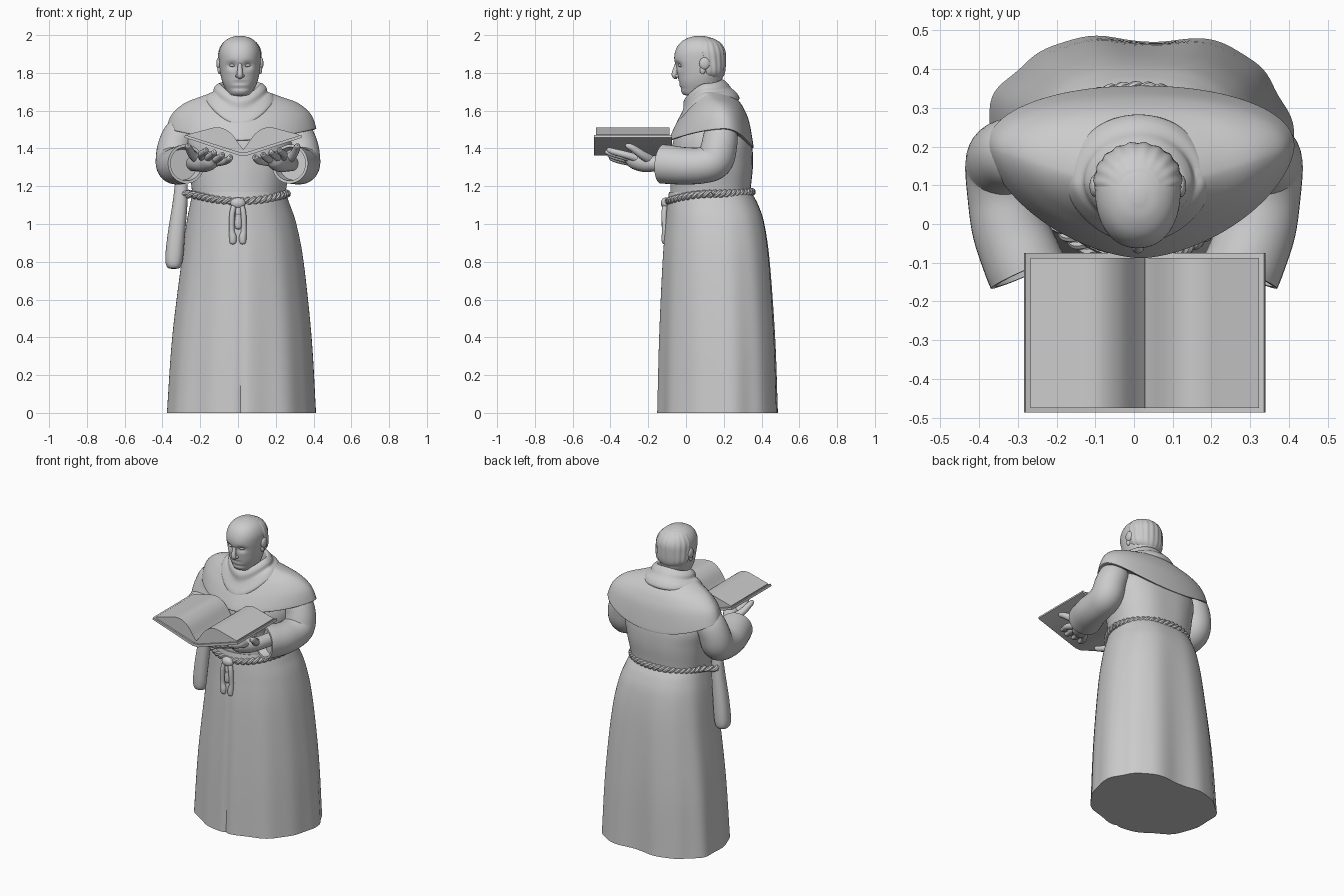
import bpy, bmesh
from math import sin, cos, pi, exp, copysign
from mathutils import Vector


def finish(bm, name, angle=0.7):
    bmesh.ops.recalc_face_normals(bm, faces=bm.faces)
    me = bpy.data.meshes.new(name)
    bm.to_mesh(me)
    bm.free()
    ob = bpy.data.objects.new(name, me)
    bpy.context.collection.objects.link(ob)
    bpy.ops.object.select_all(action='DESELECT')
    ob.select_set(True)
    bpy.context.view_layer.objects.active = ob
    bpy.ops.object.shade_smooth_by_angle(angle=angle)
    return ob


def skin(name, rings):
    """Bridge a list of point rings and cap both ends."""
    bm = bmesh.new()
    vs = [[bm.verts.new(p) for p in r] for r in rings]
    n = len(vs[0])
    for a, b in zip(vs, vs[1:]):
        for i in range(n):
            bm.faces.new((a[i], a[(i + 1) % n], b[(i + 1) % n], b[i]))
    bm.faces.new(vs[0])
    bm.faces.new(vs[-1])
    return finish(bm, name)


def smooth(rows, k):
    """Catmull-Rom interpolation of equal-length tuples."""
    rows = [Vector(r) for r in rows]
    ext = [rows[0] * 2 - rows[1]] + rows + [rows[-1] * 2 - rows[-2]]
    out = []
    for a, b, c, d in zip(ext, ext[1:], ext[2:], ext[3:]):
        for j in range(k):
            t = j / k
            out.append(b + (c - a) * (t / 2) + (a * 2 - b * 5 + c * 4 - d) * (t * t / 2)
                       + (b * 3 - a - c * 3 + d) * (t ** 3 / 2))
    return out + [rows[-1]]


def loft(name, rows, nf=2.0, nb=2.0, k=5, seg=64, fold=None):
    """Rows: z, cx, y_front, y_widest, y_back, half_width, front_lift, back_lift, fold."""
    rings = []
    for z, cx, yf, cy, yb, rx, zf, zb, f in smooth(rows, k):
        ring = []
        for i in range(seg):
            a = 2 * pi * i / seg
            c, s = cos(a), sin(a)
            e = 2 / (nb if s > 0 else nf)
            m = 1 + f * (fold(a) if fold else 0)
            x = copysign(abs(c) ** e, c) * rx * m
            y = copysign(abs(s) ** e, s) * ((yb - cy) if s > 0 else (cy - yf)) * m
            ring.append((cx + x, cy + y, z + (zb if s > 0 else zf) * s * s))
        rings.append(ring)
    return skin(name, rings)


def tube(name, pts, k=5, seg=16, hollow=False):
    """Round tube through (x, y, z, radius) points."""
    pts = smooth(pts, k) if k > 1 else [Vector(p) for p in pts]
    ps = [p.to_3d() for p in pts]
    rs = [p[3] for p in pts]
    rings, u = [], None

    def ring(p, r, u, v):
        return [p + (u * cos(2 * pi * i / seg) + v * sin(2 * pi * i / seg)) * r for i in range(seg)]
    for i, p in enumerate(ps):
        t = (ps[min(i + 1, len(ps) - 1)] - ps[max(i - 1, 0)]).normalized()
        u = t.orthogonal().normalized() if u is None else (u - t * u.dot(t)).normalized()
        v = t.cross(u)
        rings.append(ring(p, rs[i], u, v))
    if hollow:
        rings.append(ring(ps[-1], rs[-1] * 0.86, u, v))
        rings.append(ring(ps[-1] - t * 0.05, rs[-1] * 0.78, u, v))
    return skin(name, rings)


def ball(name, loc, scale):
    bm = bmesh.new()
    bmesh.ops.create_uvsphere(bm, u_segments=24, v_segments=14, radius=1)
    bmesh.ops.scale(bm, vec=scale, verts=bm.verts)
    bmesh.ops.translate(bm, vec=loc, verts=bm.verts)
    return finish(bm, name)


def prism(name, profile, y0, y1):
    skin(name, [[(x, y, z) for x, z in profile] for y in (y0, y1)])


# Robe skirt with soft folds, a front crease and a hollow at the back
def folds(a):
    return (0.5 * sin(7 * a + 1) + 0.35 * sin(12 * a) - 2.2 * exp(-((a - pi / 2) / 0.2) ** 2)
            - 1.2 * exp(-((a - 1.5 * pi) / 0.04) ** 2))


loft("robe_skirt", [
    (0, .013, -.152, .195, .493, .393, 0, 0, .028),
    (.4, .017, -.142, .19, .478, .368, 0, 0, .02),
    (.8, .022, -.124, .18, .448, .323, 0, 0, .012),
    (1.0, .017, -.108, .165, .418, .291, 0, 0, .006),
    (1.1, .01, -.1, .15, .385, .265, 0, 0, .004),
    (1.17, .005, -.09, .14, .345, .245, 0, 0, 0)], 2.0, 2.45, 6, 120, folds)
loft("robe_torso", [
    (1.13, .005, -.085, .14, .34, .242, 0, 0, 0),
    (1.2, .005, -.082, .14, .346, .252, 0, 0, .004),
    (1.32, .01, -.078, .15, .357, .27, 0, 0, .006),
    (1.45, .01, -.065, .16, .345, .28, 0, 0, .004),
    (1.6, .01, .0, .14, .28, .2, 0, 0, 0)], 2.1, 2.4, 5, 80, folds)

# Shoulder cape, egg-shaped in plan with a sagging hem
loft("shoulder_cape", [
    (1.70, .015, .0, .12, .25, .14, -.06, -.02, 0),
    (1.675, .015, -.015, .14, .285, .21, -.07, -.03, 0),
    (1.64, .018, -.03, .17, .312, .3, -.07, -.04, 0),
    (1.585, .018, -.055, .19, .336, .365, -.06, -.05, 0),
    (1.52, .018, -.085, .2, .356, .393, -.06, -.1, 0),
    (1.502, .018, -.085, .2, .353, .386, -.06, -.1, 0),
    (1.51, .018, -.06, .18, .33, .3, -.06, -.1, 0)], 1.65, 2.1, 5, 96)

# Rolled cowl around the neck, high behind and dipping in front
loft("cowl", [
    (1.65, .012, .04, .12, .18, .085, -.05, .03, 0),
    (1.725, .012, .02, .11, .185, .1, -.06, .025, 0),
    (1.745, .012, .005, .11, .195, .113, -.07, .02, 0),
    (1.725, .012, -.012, .11, .22, .137, -.075, .02, 0),
    (1.70, .012, -.014, .11, .24, .145, -.085, .02, 0),
    (1.69, .012, -.022, .11, .268, .168, -.1, .005, 0),
    (1.66, .012, -.05, .11, .283, .187, -.125, .005, 0),
    (1.635, .012, -.04, .11, .265, .175, -.125, .01, 0)], 1.8, 2, 4, 72)

# Head with eye sockets and mouth pressed in
HX = .01
head = loft("head", [
    (1.6, HX, .03, .1, .18, .07, 0, 0, 0),
    (1.672, HX, .015, .1, .18, .066, 0, 0, 0),
    (1.684, HX, -.012, .08, .18, .064, 0, 0, 0),
    (1.705, HX, -.027, .08, .182, .073, 0, 0, 0),
    (1.75, HX, -.038, .08, .188, .092, 0, 0, 0),
    (1.80, HX, -.046, .09, .198, .104, 0, 0, 0),
    (1.87, HX, -.062, .09, .205, .11, 0, 0, 0),
    (1.92, HX, -.055, .09, .2, .108, 0, 0, 0),
    (1.96, HX, -.03, .08, .175, .088, 0, 0, 0),
    (1.985, HX, .01, .075, .135, .055, 0, 0, 0),
    (1.996, HX, .055, .075, .09, .015, 0, 0, 0)], 2.2, 2, 6, 96)
for v in head.data.vertices:
    if v.co.y < .03:
        ax, z = abs(v.co.x - HX), v.co.z
        v.co.y += .02 * exp(-((ax - .042) / .026) ** 2 - ((z - 1.838) / .016) ** 2)
        v.co.y += .007 * exp(-(ax / .035) ** 4 - ((z - 1.747) / .005) ** 2)
        v.co.y += .006 * exp(-(ax / .05) ** 4 - ((z - 1.718) / .008) ** 2)
tube("nose", [(HX, -.045, 1.865, .008), (HX, -.053, 1.83, .012), (HX, -.06, 1.795, .016),
              (HX, -.055, 1.782, .016), (HX, -.045, 1.775, .008)])
loft("hair", [
    (1.76, HX, .1, .12, .185, .06, 0, 0, 0),
    (1.80, HX, .08, .12, .206, .106, 0, 0, .015),
    (1.87, HX, .06, .11, .211, .113, 0, 0, .02),
    (1.92, HX, .05, .1, .207, .11, 0, 0, .018),
    (1.96, HX, .05, .1, .182, .088, 0, 0, .015),
    (1.985, HX, .05, .09, .14, .052, 0, 0, 0)], fold=lambda a: sin(19 * a), seg=96)

for s, side in ((-1, "left"), (1, "right")):
    # Ears, eyes and nostrils
    ball(side + "_ear", (HX + s * .112, .098, 1.85), (.013, .028, .032))
    ball(side + "_ear_lobe", (HX + s * .108, .088, 1.815), (.01, .015, .022))
    ball(side + "_eye", (HX + s * .04, -.03, 1.84), (.016, .012, .008))
    ball(side + "_nostril", (HX + s * .014, -.047, 1.784), (.01, .012, .009))

    # Wide hollow sleeve, bent at the elbow
    tube(side + "_sleeve", [
        (s * .27, .19, 1.55, .04), (s * .3, .185, 1.49, .085), (s * .33, .175, 1.41, .095),
        (s * .338, .15, 1.335, .098), (s * .335, .08, 1.31, .096), (s * .32, -.01, 1.308, .099),
        (s * .29, -.09, 1.315, .103), (s * .275, -.125, 1.318, .104)], 5, 32, True)

    # Hand supporting the book: wrist, palm, four fingers, thumb
    def at(x, y, z, r):
        return (.025 + s * x, y, z, r)
    tube(side + "_palm", [at(.26, -.06, 1.32, .04), at(.235, -.16, 1.32, .042),
                          at(.2, -.22, 1.325, .05), at(.165, -.28, 1.34, .045),
                          at(.15, -.315, 1.35, .02)], 5, 20)
    for i in range(4):
        tx = .065 + .043 * i
        tz = 1.345 + .28 * tx
        tube(f"{side}_finger_{i + 1}", [
            at(.15 + .02 * i, -.26, 1.325 + .008 * i, .022), at(tx + .025, -.33, tz - .03, .019),
            at(tx + .005, -.385, tz - .016, .017), at(tx, -.42 + .01 * abs(i - 2), tz - .006, .013),
            at(tx, -.43 + .01 * abs(i - 2), tz - .004, .004)], 4, 12)
    tube(side + "_thumb", [at(.225, -.18, 1.335, .028), at(.265, -.23, 1.365, .023),
                           at(.285, -.28, 1.4, .019), at(.29, -.31, 1.415, .014),
                           at(.29, -.32, 1.42, .004)], 4, 12)

    # Open book: one cover board and one curved page block per side
    def mx(pts):
        return [(.028 + s * x, z) for x, z in pts]
    prism(side + "_cover", mx([(0, 1.362), (.02, 1.362), (.312, 1.458), (.308, 1.472),
                               (.018, 1.38), (0, 1.38)]), -.487, -.075)
    top = [tuple(p) for p in smooth([(0, 1.395), (.02, 1.42), (.06, 1.475), (.105, 1.506),
                                     (.15, 1.511), (.2, 1.499), (.295, 1.474)], 6)]
    prism(side + "_pages", mx(top + [(.295, 1.464), (.02, 1.378), (0, 1.376)]), -.476, -.088)

# Twisted rope belt, bulging out around the pouch
for k in (0, 1):
    pts = []
    for i in range(361):
        a = 2 * pi * i / 360
        w = 24 * a + k * pi
        r = .009 * cos(w)
        bulge = .07 * exp(-((a - pi - .1) / .25) ** 2)
        c, s = cos(a), sin(a)
        pts.append((.005 + c * (.253 + r + bulge), .14 + s * ((.208 if s > 0 else .232) + r),
                    1.16 + .009 * sin(w) + (.01 if s > 0 else -.04) * s * s, .013))
    tube(f"rope_belt_{k + 1}", pts, 1, 8)

# Knot and hanging rope ends
ball("belt_knot", (0, -.108, 1.11), (.04, .025, .03))
for i, (x, z) in enumerate(((-.03, .9), (.028, .9), (.002, .98))):
    tube(f"rope_end_{i + 1}", [(x * .4, -.105, 1.12, .014), (x, -.115, 1.06, .015),
                               (x * 1.1, -.112, z + .07, .015), (x * .9, -.11, z + .03, .02),
                               (x * .9, -.11, z, .017), (x * .9, -.11, z - .008, .005)], 5, 12)

# Long pouch hung from the belt
loft("pouch", [
    (.762, -.34, .09, .1, .11, .012, 0, 0, 0),
    (.772, -.34, .06, .1, .14, .035, 0, 0, 0),
    (.82, -.338, .05, .1, .15, .047, 0, 0, 0),
    (.95, -.326, .052, .1, .148, .046, 0, 0, 0),
    (1.1, -.308, .06, .1, .14, .04, 0, 0, 0),
    (1.21, -.3, .07, .1, .13, .034, 0, 0, 0)], 2.3, 2.3, 5, 40)
